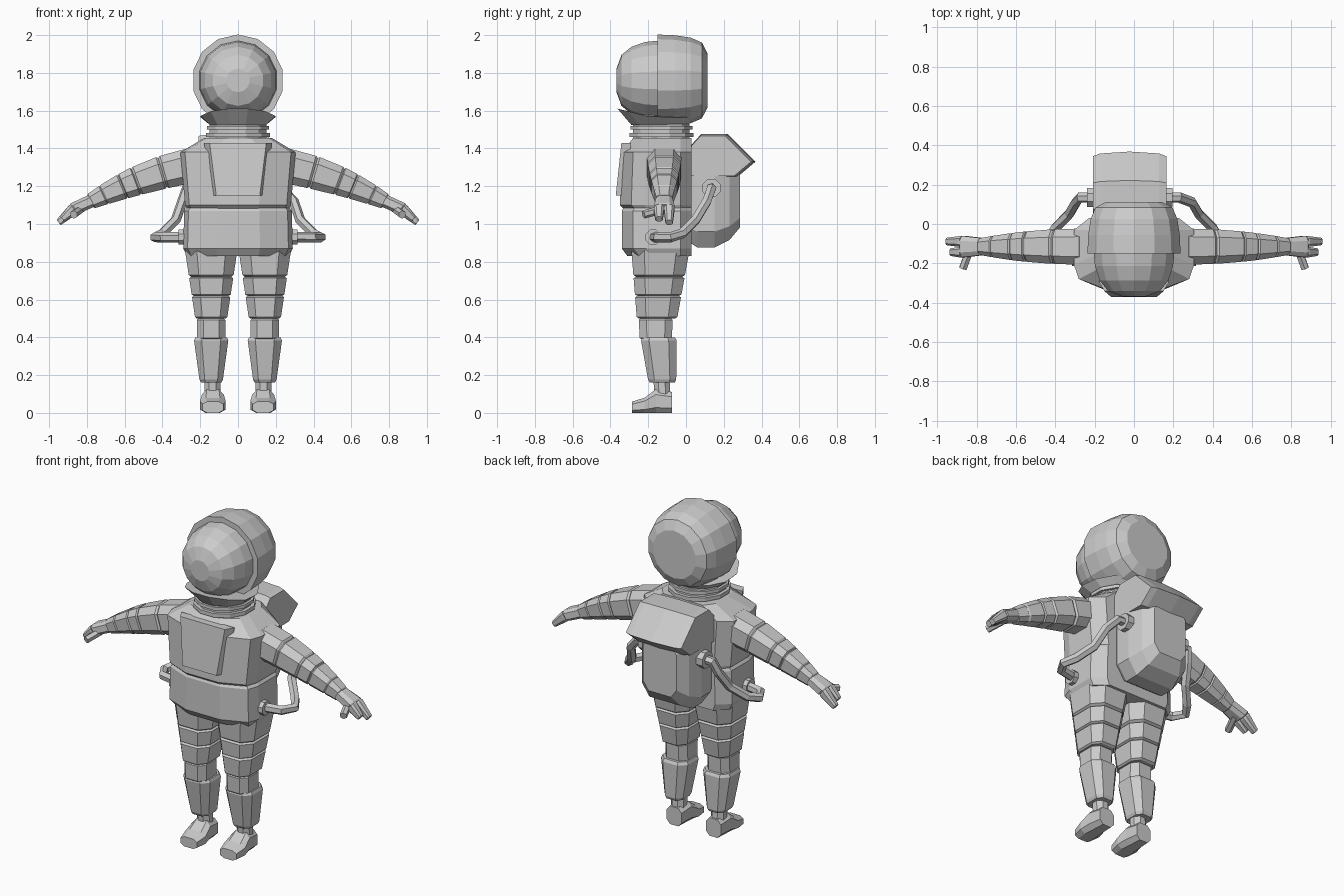
import bpy, bmesh, math
from mathutils import Vector

cube = bpy.data.objects.get("Cube")
if cube:
    bpy.data.objects.remove(cube, do_unlink=True)

suit_grey = bpy.data.materials.new("suit grey")
suit_grey.use_nodes = True
tone = (0.6, 0.6, 0.6, 1)
suit_grey.diffuse_color = tone
suit_grey.node_tree.nodes["Principled BSDF"].inputs["Base Color"].default_value = tone

across, depth, up = Vector((1, 0, 0)), Vector((0, 1, 0)), Vector((0, 0, 1))


def loft(name, rings):
    """Skin a row of equal-sized rings and cap both ends."""
    bm = bmesh.new()
    rows = [[bm.verts.new(point) for point in ring] for ring in rings]
    count = len(rows[0])
    for first, second in zip(rows, rows[1:]):
        for i in range(count):
            j = (i + 1) % count
            bm.faces.new((first[i], first[j], second[j], second[i]))
    bm.faces.new(rows[0])
    bm.faces.new(rows[-1])
    bmesh.ops.recalc_face_normals(bm, faces=bm.faces)
    mesh = bpy.data.meshes.new(name)
    bm.to_mesh(mesh)
    bm.free()
    mesh.materials.append(suit_grey)
    part = bpy.data.objects.new(name, mesh)
    bpy.context.collection.objects.link(part)


def octagon(centre, u, v, flat=0.55):
    """Box section with cut corners, spanned by two half-size vectors."""
    quarter = [(1, -flat), (1, flat), (flat, 1), (-flat, 1)]
    corners = quarter + [(-a, -b) for a, b in quarter]
    return [centre + u * a + v * b for a, b in corners]


def ellipse(centre, u, v, count):
    turns = [math.tau * (i + 0.5) / count for i in range(count)]
    return [centre + u * math.cos(turn) + v * math.sin(turn) for turn in turns]


def segment(name, start, end, groove=0.9):
    """Padded suit segment whose ends step in to leave a groove."""
    rings = []
    for blend, size in ((0, groove), (0.07, 1), (0.93, 1), (1, groove)):
        centre, u, v = [a.lerp(b, blend) for a, b in zip(start, end)]
        rings.append(octagon(centre, u * size, v * size))
    loft(name, rings)


def tube(name, path, radius, count=6):
    """Round tube along a path, carrying its frame from point to point."""
    path = [Vector(point) for point in path]
    side, rings = depth + up, []
    for i, point in enumerate(path):
        ahead = path[min(i + 1, len(path) - 1)]
        behind = path[max(i - 1, 0)]
        along = (ahead - behind).normalized()
        side = (side - along * side.dot(along)).normalized()
        rings.append(ellipse(point, side * radius, along.cross(side) * radius, count))
    loft(name, rings)


def dome(name, rim, reach, radius, power):
    """Faceted half globe facing along y; a low power makes it boxier."""
    rings = []
    for step in range(5):
        angle = step * 0.36
        size = radius * math.cos(angle) ** power
        centre = Vector((0, rim + reach * math.sin(angle), 1.76))
        rings.append(ellipse(centre, across * size, up * size, 14))
    loft(name, rings)


# Helmet
dome("helmet_shell", -0.15, 0.265, 0.243, 0.25)
dome("visor", -0.13, -0.24, 0.212, 0.6)

# Neck guard rising to a lip under the visor
guard_base = ellipse(Vector((0, -0.14, 1.525)), across * 0.155, depth * 0.155, 12)
guard_lip = ellipse(Vector((0, -0.155, 1.565)), across * 0.205, depth * 0.215, 12)
for point in guard_lip:
    point.z += max(0, -0.18 - point.y) / 4
loft("neck_guard", [guard_base, guard_lip])

# Neck with two raised rings
for name, low, high, radius in (("neck", 1.42, 1.53, 0.155),
                                ("lower_neck_ring", 1.46, 1.483, 0.175),
                                ("upper_neck_ring", 1.5, 1.52, 0.17)):
    tube(name, [(0, -0.13, low), (0, -0.13, high)], radius, 12)


def torso_ring(height, width, front):
    """Half outline bowed at the front, then mirrored."""
    half = [(0.4, front), (0.92, front + 0.06), (1, front + 0.13), (1, -0.03), (0.75, 0.03)]
    half = [Vector((x * width, y, height)) for x, y in half]
    return half + [Vector((-p.x, p.y, p.z)) for p in reversed(half)]


# Torso in two parts that meet in a groove at the waist
loft("lower_torso", [torso_ring(0.83, 0.27, -0.31), torso_ring(0.87, 0.29, -0.34),
                     torso_ring(1.07, 0.285, -0.34), torso_ring(1.09, 0.27, -0.33)])
loft("chest", [torso_ring(1.08, 0.27, -0.33), torso_ring(1.1, 0.28, -0.35),
               torso_ring(1.38, 0.305, -0.34), torso_ring(1.455, 0.18, -0.28)])


def panel_ring(y, spread):
    """Trapezoid that leans back and narrows towards the belt."""
    low, high = across * 0.115 * spread, across * 0.15 * spread
    base, top = Vector((0, y, 1.15)), Vector((0, y + 0.03, 1.43))
    return [base - low, base + low, top + high, top - high]


loft("chest_panel", [panel_ring(-0.32, 1.2), panel_ring(-0.372, 1)])

# Backpack, set slightly to one side
pack_x, pack_half = -0.022, 0.187
loft("backpack_body",
     [octagon(Vector((pack_x, y, 1.14)), across * pack_half * size, up * 0.265 * size, 0.68)
      for y, size in ((0.02, 0.9), (0.06, 1), (0.15, 1), (0.23, 0.85), (0.285, 0.6))])

# Sloping backpack lid with slightly shrunken ends
lid_profile = [(0.03, 1.42), (0.08, 1.475), (0.22, 1.475), (0.365, 1.33), (0.27, 1.25), (0.03, 1.25)]
lid_middle = Vector((pack_x, 0.03, 1.33))
lid_rings = []
for end in (-1, -0.8, 0, 0.8, 1):
    size = 1.01 - 0.07 * end ** 4
    ring = [Vector((pack_x, y, z)) for y, z in lid_profile]
    lid_rings.append([lid_middle + (p - lid_middle) * size + across * pack_half * end for p in ring])
loft("backpack_lid", lid_rings)

for sign, side in ((1, "left"), (-1, "right")):

    def leg_section(height, y, width, thickness):
        return Vector((sign * 0.142, y, height)), across * width, depth * thickness

    def thigh_section(height):
        drop = 0.87 - height
        return leg_section(height, -0.135 - drop / 20, 0.14 - drop * 0.15, 0.155 - drop * 0.13)

    def arm_section(x, flatten=1.0):
        """The arm droops and thins away from the shoulder."""
        out = x - 0.25
        radius = 0.092 - 0.18 * out ** 2
        centre = Vector((sign * x, -0.115, 1.31 - 0.2 * out - 0.3 * out ** 2))
        tilt = Vector((sign * (0.2 + 0.6 * out), 0, 1)).normalized()
        return centre, depth * radius, tilt * radius * flatten

    # Leg
    bands = [0.87, 0.72, 0.62, 0.5]
    for label, top, bottom in zip(("upper", "middle", "lower"), bands, bands[1:]):
        segment(f"{side}_{label}_thigh", thigh_section(top), thigh_section(bottom))
    segment(side + "_knee", leg_section(0.5, -0.16, 0.075, 0.09),
            leg_section(0.39, -0.16, 0.075, 0.085))
    segment(side + "_shin", leg_section(0.4, -0.145, 0.093, 0.096),
            leg_section(0.16, -0.125, 0.06, 0.073))
    tube(side + "_ankle", [(sign * 0.135, -0.13, 0.18), (sign * 0.135, -0.125, 0.1)], 0.046, 8)

    # Foot, wider and lower towards the toe
    foot_rings = []
    for y, width, height in ((-0.075, 0.05, 0.11), (-0.16, 0.058, 0.125),
                             (-0.22, 0.068, 0.08), (-0.285, 0.055, 0.06)):
        centre = Vector((sign * 0.133, y, height / 2))
        foot_rings.append(octagon(centre, across * width, centre.project(up)))
    loft(side + "_foot", foot_rings)

    # Arm
    joints = [0.25, 0.4, 0.54, 0.61, 0.71, 0.78]
    labels = ("shoulder", "upper_arm", "elbow", "forearm", "wrist")
    for label, inner, outer in zip(labels, joints, joints[1:]):
        segment(f"{side}_{label}", arm_section(inner), arm_section(outer))

    # Hand with two blocks of fingers and a thumb
    slant = Vector((sign * 0.6, 0, 0.8))
    knuckle = Vector((sign * 0.87, -0.115, 1.08))
    segment(side + "_palm", arm_section(0.77, 0.8), (knuckle, depth * 0.055, slant * 0.034))
    for label, shift, reach in (("front", -0.028, 0.06), ("back", 0.026, 0.08)):
        root = knuckle + depth * shift
        tip = root + Vector((sign * reach, 0, -reach * 0.9))
        segment(f"{side}_{label}_fingers", (root, depth * 0.028, slant * 0.032),
                (tip, depth * 0.019, slant * 0.018))
    thumb_tip = knuckle + Vector((0, -0.11, -0.03))
    tube(side + "_thumb", [knuckle - across * sign * 0.04, thumb_tip], 0.022)

    # Air hose from backpack to waist, with a fitting at each end
    outlet = Vector((pack_x + sign * pack_half, 0.135, 1.19))
    bend = [(0.295, 0.11, 1.12), (0.33, 0.05, 1.02), (0.4, -0.02, 0.95),
            (0.44, -0.08, 0.93), (0.4, -0.15, 0.93), (0.27, -0.175, 0.93)]
    outward = across * sign
    tube(side + "_hose", [outlet, outlet + outward * 0.065]
         + [(sign * x, y, z) for x, y, z in bend], 0.027)
    tube(side + "_pack_fitting", [outlet - outward * 0.02, outlet + outward * 0.03], 0.052, 8)
    waist = Vector((sign * 0.26, -0.175, 0.93))
    tube(side + "_waist_fitting", [waist, waist + outward * 0.055], 0.043, 8)
